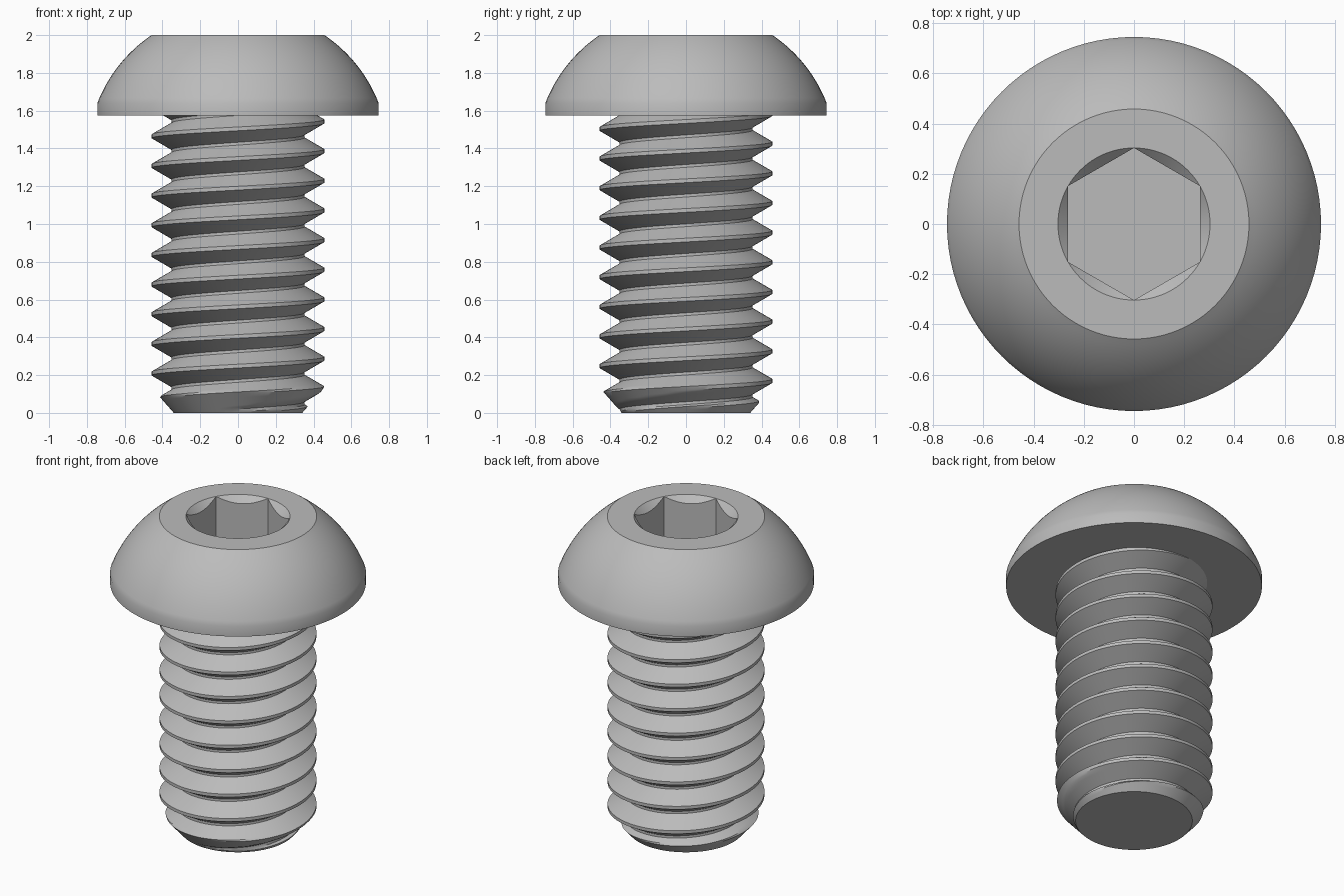
import bpy, bmesh
from math import cos, sin, pi, radians

if "Cube" in bpy.data.objects:
    bpy.data.objects.remove(bpy.data.objects["Cube"], do_unlink=True)

SEG = 96
HEAD_BASE, TOP = 1.575, 2.0
PITCH = 0.157
ROOT, CREST, END = 0.352, 0.457, 0.34

steel = bpy.data.materials.new("steel grey")
steel.use_nodes = True
steel.diffuse_color = (0.5, 0.5, 0.5, 1)
steel.node_tree.nodes["Principled BSDF"].inputs["Base Color"].default_value = (0.5, 0.5, 0.5, 1)


def skin(bm, low, high):
    """Join two rows of vertices with quads."""
    for i in range(len(low) - 1):
        bm.faces.new((low[i], low[i + 1], high[i + 1], high[i]))


def finish(bm, name):
    bmesh.ops.remove_doubles(bm, verts=bm.verts, dist=0.0002)
    bmesh.ops.dissolve_degenerate(bm, edges=bm.edges, dist=0.0001)
    bmesh.ops.recalc_face_normals(bm, faces=bm.faces)
    mesh = bpy.data.meshes.new(name)
    bm.to_mesh(mesh)
    bm.free()
    mesh.materials.append(steel)
    ob = bpy.data.objects.new(name, mesh)
    bpy.context.collection.objects.link(ob)
    bpy.ops.object.select_all(action="DESELECT")
    ob.select_set(True)
    bpy.context.view_layer.objects.active = ob
    bpy.ops.object.shade_smooth_by_angle(angle=radians(30))
    return ob


# Button head with a hexagonal socket
def hex_radius(a):
    side = (a - pi / 2) % (pi / 3) - pi / 6
    return 0.303 * cos(pi / 6) / cos(side)


def circle(r):
    return lambda a: r


def level(z):
    return lambda a: z


rings = [(circle(0.745), level(HEAD_BASE))]
DOME = 16
for k in range(DOME + 1):
    t = k / DOME
    u = 1 - t
    r = u * u * 0.745 + 2 * u * t * 0.657 + t * t * 0.458
    z = u * u * 1.64 + 2 * u * t * 1.863 + t * t * TOP
    rings.append((circle(r), level(z)))
rings += [
    (circle(0.303), level(TOP)),
    (hex_radius, lambda a: TOP - (0.303 - hex_radius(a))),
    (hex_radius, level(TOP - 0.29)),
]

bm = bmesh.new()
rows = []
for radius, height in rings:
    row = []
    for i in range(SEG):
        a = 2 * pi * i / SEG
        row.append(bm.verts.new((radius(a) * cos(a), radius(a) * sin(a), height(a))))
    rows.append(row + row[:1])
for low, high in zip(rows, rows[1:]):
    skin(bm, low, high)
bm.faces.new(rows[0][:-1])
bm.faces.new(rows[-1][:-1])
finish(bm, "button_head")

# Threaded shank: one tooth profile repeated along a helix, with a chamfered tip
FLAT, FLANK = 0.010, 0.061
STEPS = 6
tooth = [(-FLAT - FLANK + FLANK * k / STEPS, ROOT + (CREST - ROOT) * k / STEPS)
         for k in range(STEPS + 1)]
tooth += [(-dz, r) for dz, r in reversed(tooth)]

bm = bmesh.new()
rows = []
for turn in range(-2, 11):
    for dz, r in tooth:
        row = []
        for i in range(SEG + 1):
            a = 2 * pi * i / SEG
            z = 0.13 + dz + PITCH * (turn + i / SEG)
            z = min(max(z, 0), HEAD_BASE + 0.02)
            rr = min(r, END + 0.88 * z)
            row.append(bm.verts.new((rr * cos(a), rr * sin(a), z)))
        rows.append(row)
for low, high in zip(rows, rows[1:]):
    skin(bm, low, high)

# Flat tip
tip = [bm.verts.new((END * cos(2 * pi * i / SEG), END * sin(2 * pi * i / SEG), 0))
       for i in range(SEG)]
bm.faces.new(tip)
finish(bm, "threaded_shank")
